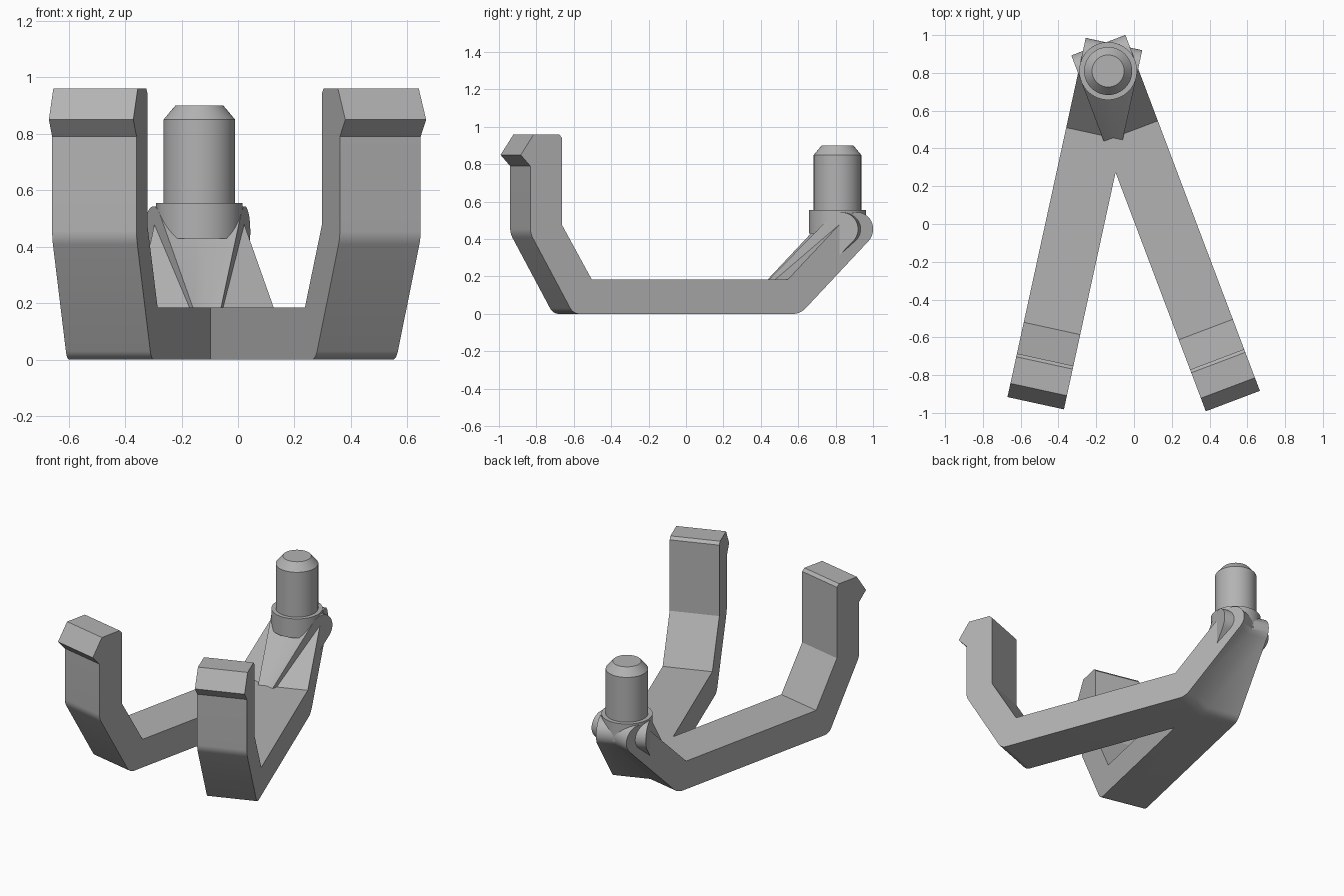
import bpy
import bmesh
from math import radians, tan, sin, cos, pi
from mathutils import Vector

cube = bpy.data.objects.get("Cube")
if cube:
    bpy.data.objects.remove(cube, do_unlink=True)

PIVOT = Vector((-0.137, 0.81, 0))
HALF_WIDTH = 0.153

steel = bpy.data.materials.new("grey_steel")
steel.use_nodes = True
GREY = (0.45, 0.45, 0.45, 1)
steel.diffuse_color = GREY
steel.node_tree.nodes["Principled BSDF"].inputs["Base Color"].default_value = GREY


def fillet(prev, corner, nxt, radius, steps=6):
    """Round one profile corner with a tangent arc."""
    a, b = (prev - corner).normalized(), (nxt - corner).normalized()
    half = a.angle(b) / 2
    start, end = corner + a * radius / tan(half), corner + b * radius / tan(half)
    centre = corner + (a + b).normalized() * radius / sin(half)
    points = []
    for i in range(steps + 1):
        ray = start.lerp(end, i / steps) - centre
        points.append(centre + ray.normalized() * radius)
    return points


def arm_profile(length):
    """Side outline as (distance from pivot, height), hook tip at length."""
    corners = [
        (0.34, 0.185, 0), (length - 0.405, 0.185, 0),
        (length - 0.236, 0.475, 0), (length - 0.236, 0.942, 0),
        (length - 0.218, 0.96, 0), (length - 0.074, 0.96, 0),
        (length, 0.85, 0), (length - 0.055, 0.79, 0),
        (length - 0.055, 0.43, 0.1), (length - 0.3, 0, 0.06),
        (0.27, 0, 0.1)]
    flat = [Vector(c[:2]) for c in corners]
    # rounded eye at the raised end
    eye = [Vector((-0.056 + 0.09 * cos(a), 0.453 + 0.09 * sin(a)))
           for a in (radians(225 - 180 * i / 20) for i in range(21))]
    outline = []
    for i, (x, z, radius) in enumerate(corners):
        if radius:
            nxt = flat[i + 1] if i + 1 < len(flat) else eye[0]
            outline += fillet(flat[i - 1], flat[i], nxt, radius)
        else:
            outline.append(flat[i])
    return outline + eye


def finish(name, bm):
    bmesh.ops.recalc_face_normals(bm, faces=bm.faces)
    mesh = bpy.data.meshes.new(name)
    bm.to_mesh(mesh)
    bm.free()
    mesh.materials.append(steel)
    obj = bpy.data.objects.new(name, mesh)
    bpy.context.collection.objects.link(obj)
    return obj


def smooth(obj):
    bpy.ops.object.select_all(action='DESELECT')
    obj.select_set(True)
    bpy.context.view_layer.objects.active = obj
    bpy.ops.object.shade_smooth_by_angle(angle=radians(30))


def make_arm(name, angle, length):
    """Extrude the outline sideways along a heading measured from -y."""
    along = Vector((sin(angle), -cos(angle), 0))
    side = Vector((cos(angle), sin(angle), 0)) * HALF_WIDTH
    bm = bmesh.new()
    verts = [bm.verts.new(PIVOT + along * p.x + Vector((0, 0, p.y)) - side)
             for p in arm_profile(length)]
    face = bm.faces.new(verts)
    new = bmesh.ops.extrude_face_region(bm, geom=[face])["geom"]
    bmesh.ops.translate(bm, vec=side * 2,
                        verts=[g for g in new if isinstance(g, bmesh.types.BMVert)])
    return finish(name, bm)


# Two hooked arms fused into one fork
fork = make_arm("hooked_fork", radians(20.7), 1.868)
right_arm = make_arm("right_arm", radians(-12.3), 1.80)
union = fork.modifiers.new("fuse", 'BOOLEAN')
union.operation = 'UNION'
union.solver = 'EXACT'
union.object = right_arm
bpy.context.view_layer.objects.active = fork
bpy.ops.object.modifier_apply(modifier=union.name)
bpy.data.objects.remove(right_arm, do_unlink=True)
smooth(fork)

# Turned pin with collar and chamfered tip
bm = bmesh.new()
rings = [(HALF_WIDTH, 0.36), (HALF_WIDTH, 0.555), (0.127, 0.555),
         (0.127, 0.85), (0.085, 0.90)]
rings[0] = (HALF_WIDTH, 0.43)
SEGMENTS = 64
loops = [[bm.verts.new(PIVOT + Vector((r * cos(2 * pi * i / SEGMENTS),
                                       r * sin(2 * pi * i / SEGMENTS), z)))
          for i in range(SEGMENTS)] for r, z in rings]
for low, high in zip(loops, loops[1:]):
    for i in range(SEGMENTS):
        j = (i + 1) % SEGMENTS
        bm.faces.new((low[i], low[j], high[j], high[i]))
bm.faces.new(loops[0])
bm.faces.new(loops[-1])
smooth(finish("pin_with_collar", bm))
